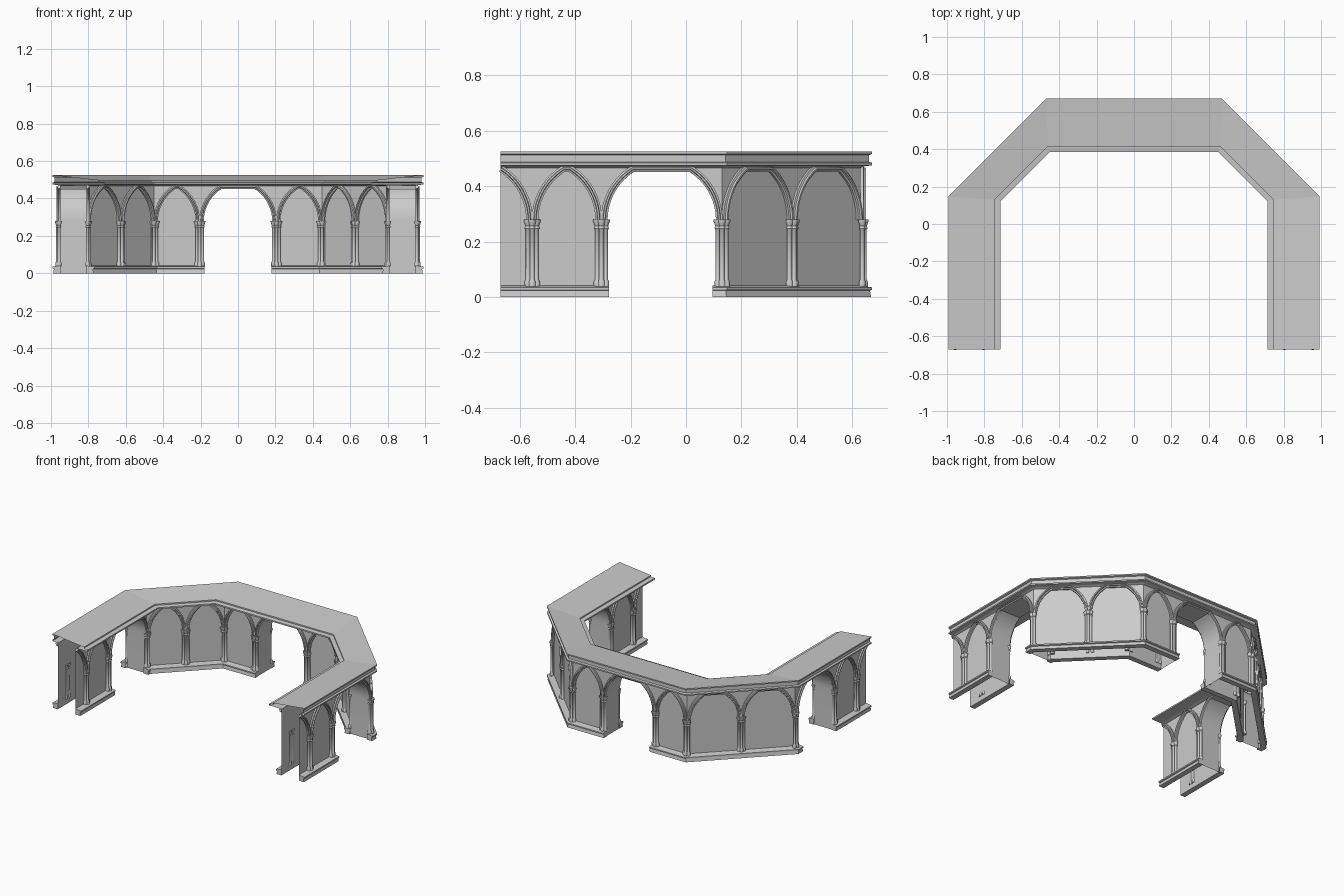
import bpy, bmesh, math

if "Cube" in bpy.data.objects:
    bpy.data.objects.remove(bpy.data.objects["Cube"])

Q = math.sqrt(0.5)
FRONT, SPRING, TOP, RAD = -0.67, 0.278, 0.47, 0.218


def loft(bm, rows, closed=False, caps=False):
    """Skin a list of equally long point rows."""
    vs = [[bm.verts.new(p) for p in r] for r in rows]
    n = len(rows[0])
    for a, b in zip(vs, vs[1:]):
        for i in range(n if closed else n - 1):
            j = (i + 1) % n
            bm.faces.new((a[i], a[j], b[j], b[i]))
    if caps:
        bm.faces.new(vs[0])
        bm.faces.new(vs[-1][::-1])


def finish(name, bm, smooth=False):
    bmesh.ops.recalc_face_normals(bm, faces=bm.faces[:])
    me = bpy.data.meshes.new(name)
    bm.to_mesh(me)
    bm.free()
    ob = bpy.data.objects.new(name, me)
    bpy.context.collection.objects.link(ob)
    if smooth:
        bpy.ops.object.select_all(action='DESELECT')
        ob.select_set(True)
        bpy.context.view_layer.objects.active = ob
        bpy.ops.object.shade_smooth_by_angle(angle=math.radians(35))


# Plan outline: leg face x, back face y, diagonal x + y = s
def corners(x, y, s):
    return [(x, s - x), (s - y, y)]


def outer(d):
    return (0.95 + d, 0.63 + d, 1.08 + d / Q)


def inner(d):
    return (0.81 - d, 0.49 - d, 0.94 - d / Q)


def ring(spec, z):
    right = [(spec[0], FRONT)] + corners(*spec)
    full = right + [(-x, y) for x, y in reversed(right)]
    return [(x, y, z) for x, y in full]


class Wall:
    """Maps (along, height, out) to world space."""
    def __init__(self, a, u, n, sx=1):
        self.a, self.u, self.n, self.sx = a, u, n, sx

    def __call__(self, t, z, d=0.0):
        return (self.sx * (self.a[0] + self.u[0] * t + self.n[0] * d),
                self.a[1] + self.u[1] * t + self.n[1] * d, z)


def half_arch(c, m, off=0.0, n=9):
    """Points from springing at column c up towards the middle m."""
    s = 1 if m > c else -1
    r, foot = RAD - off, 0.01 + off
    span = abs(m - c) - foot
    rise = 0.185 - off
    t_end = min(math.acos(max(-1, 1 - span / r)), math.asin(rise / r))
    return [(c + s * (foot + r - r * math.cos(t_end * i / n)),
             SPRING + r * math.sin(t_end * i / n)) for i in range(n + 1)]


def arch(c0, c1, off=0.0):
    m = (c0 + c1) / 2
    a, b = half_arch(c0, m, off), half_arch(c1, m, off)[::-1]
    if abs(a[-1][0] - b[0][0]) < 1e-4:
        b = b[1:]
    return a + b


def opening(c0, c1):
    pts = arch(c0, c1, 0.012)
    return [(pts[0][0], 0.0)] + pts + [(pts[-1][0], 0.0)]


def trim(bm, w, pts):
    """Moulded rib following an arch line."""
    prof = [(-0.012, 0), (-0.012, 0.010), (-0.005, 0.012), (-0.003, 0.020),
            (0.003, 0.020), (0.005, 0.012), (0.012, 0.010), (0.012, 0)]
    rows = []
    for i, (t, z) in enumerate(pts):
        p, q = pts[max(i - 1, 0)], pts[min(i + 1, len(pts) - 1)]
        dx, dz = q[0] - p[0], q[1] - p[1]
        k = math.hypot(dx, dz)
        rows.append([w(t - dz / k * o, z + dx / k * o, d) for o, d in prof])
    loft(bm, rows, caps=True)


def column(bm, w, t):
    """Cluster of three shafts with bases and capitals."""
    prof = [(0.013, 0.035), (0.013, 0.055), (0.0085, 0.064), (0.0085, 0.243),
            (0.012, 0.248), (0.009, 0.256), (0.015, 0.272), (0.015, 0.28)]
    for dt, d in ((-0.015, 0.006), (0, 0.014), (0.015, 0.006)):
        rows = [[w(t + dt + r * math.cos(a * math.tau / 10), z,
                   d + r * math.sin(a * math.tau / 10)) for a in range(10)]
                for r, z in prof]
        loft(bm, rows, closed=True, caps=True)


walls, vaults, ribs, columns, bases = (bmesh.new() for _ in range(5))


def panel(w, t0, t1, hole=()):
    pts = [(t0, 0)] + list(hole) + [(t1, 0), (t1, TOP), (t0, TOP)]
    walls.faces.new([walls.verts.new(w(*p)) for p in pts])


leg_stops, back_stops = (-0.555, -0.305, 0.13), (-0.45, -0.205, 0.205, 0.45)
leg_hole, back_hole = opening(*leg_stops[1:]), opening(*back_stops[1:3])

for side, sgn in ((outer, 1), (inner, -1)):
    x, y, s = side(0)
    c1, c2 = corners(x, y, s)
    length = math.hypot(c2[0] - c1[0], c2[1] - c1[1])
    for sx in (1, -1):
        # leg wall with one passage
        w = Wall((x, 0), (0, 1), (sgn, 0), sx)
        panel(w, FRONT, 0.13, leg_hole)
        trim(ribs, w, half_arch(leg_stops[0], FRONT))
        for a, b in zip(leg_stops, leg_stops[1:]):
            trim(ribs, w, arch(a, b))
        for t in leg_stops:
            column(columns, w, t)
        # diagonal wall with two blind arches
        w = Wall(c1, (-Q, Q), (sgn * Q, sgn * Q), sx)
        panel(w, 0, length)
        trim(ribs, w, arch(0, length / 2))
        trim(ribs, w, arch(length / 2, length))
        column(columns, w, length / 2)
        # stepped plinth, interrupted at the passages
        for part in (0, 1):
            rows = []
            for d, z in ((0, 0), (0.038, 0), (0.034, 0.023), (0.042, 0.026),
                         (0.042, 0.035), (0.02, 0.038), (0, 0.042)):
                px, py, ps = side(d)
                if part:
                    path = [(px, 0.095)] + corners(px, py, ps) + [(0.18, py)]
                else:
                    path = [(px, FRONT), (px, -0.278)]
                rows.append([(sx * p[0], p[1], z) for p in path])
            loft(bases, list(zip(*rows)), caps=True)
    # back wall with the central passage
    w = Wall((0, y), (1, 0), (0, sgn))
    panel(w, -0.45, 0.45, back_hole)
    for a, b in zip(back_stops, back_stops[1:]):
        trim(ribs, w, arch(a, b))
    for t in back_stops:
        column(columns, w, t)

# vaulted passage linings
for sx in (1, -1):
    loft(vaults, [[(sx * x, t, z) for t, z in leg_hole] for x in (0.81, 0.95)])
loft(vaults, [[(t, y, z) for t, z in back_hole] for y in (0.49, 0.63)])

# cornice and inward sloping roof
ledge, lip = (0.715, 0.385, 0.835), (0.745, 0.413, 0.875)
roof = bmesh.new()
loft(roof, [ring(p, z) for p, z in (
    (inner(0), 0.466), (inner(0.02), 0.472), (ledge, 0.474), (ledge, 0.484),
    (lip, 0.488), (lip, 0.497), (outer(0.042), 0.525), (outer(0.042), 0.516),
    (outer(0.03), 0.512), (outer(0.03), 0.488), (outer(0.042), 0.484),
    (outer(0.042), 0.475), (outer(0.015), 0.472), (outer(0), 0.466))])

finish("arcade_walls", walls)
finish("passage_vaults", vaults, True)
finish("arch_ribs", ribs, True)
finish("clustered_columns", columns, True)
finish("plinth", bases)
finish("cornice_roof", roof)
